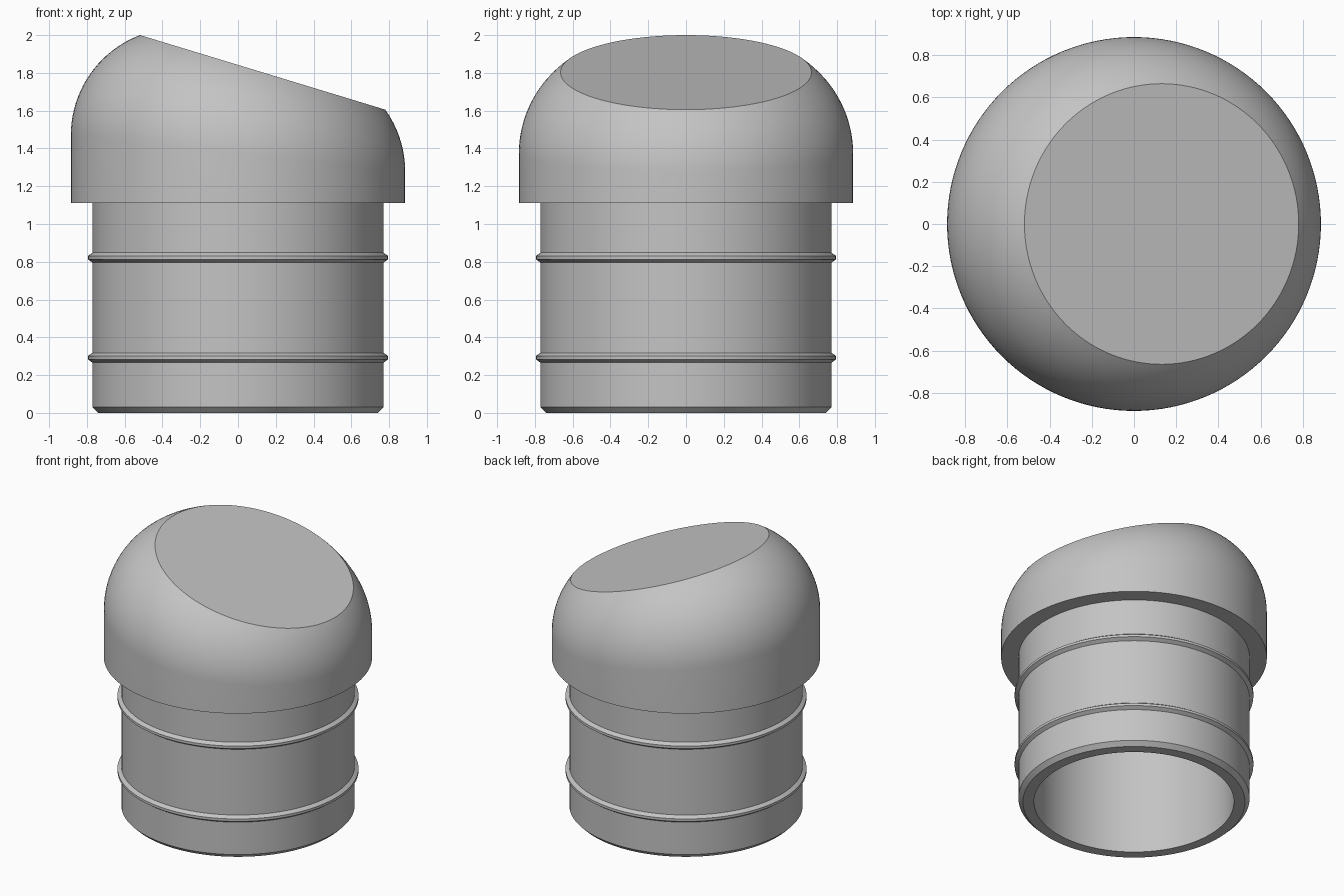
import bpy, bmesh, math
from mathutils import Vector

if "Cube" in bpy.data.objects:
    bpy.data.objects.remove(bpy.data.objects["Cube"], do_unlink=True)

SEG = 128

grey = bpy.data.materials.new("plain grey")
grey.use_nodes = True
COLOUR = (0.55, 0.55, 0.55, 1)
grey.diffuse_color = COLOUR
grey.node_tree.nodes["Principled BSDF"].inputs["Base Color"].default_value = COLOUR


def angles():
    return [2 * math.pi * i / SEG for i in range(SEG)]


def build(name, rings, loop=False, caps=False):
    """Skin a stack of rings into one smooth-shaded object."""
    bm = bmesh.new()
    rows = [[bm.verts.new(p) for p in ring] for ring in rings]
    pairs = list(zip(rows, rows[1:]))
    if loop:
        pairs.append((rows[-1], rows[0]))
    for a, b in pairs:
        for i in range(SEG):
            j = (i + 1) % SEG
            bm.faces.new((a[i], a[j], b[j], b[i]))
    if caps:
        bm.faces.new(rows[0][::-1])
        bm.faces.new(rows[-1])
    bmesh.ops.recalc_face_normals(bm, faces=bm.faces)
    mesh = bpy.data.meshes.new(name)
    bm.to_mesh(mesh)
    bm.free()
    mesh.materials.append(grey)
    obj = bpy.data.objects.new(name, mesh)
    bpy.context.collection.objects.link(obj)
    bpy.ops.object.select_all(action='DESELECT')
    obj.select_set(True)
    bpy.context.view_layer.objects.active = obj
    bpy.ops.object.shade_smooth_by_angle(angle=math.radians(30))
    return obj


def circle(r, z):
    return [Vector((r * math.cos(t), r * math.sin(t), z)) for t in angles()]


# Hollow sleeve with two raised ribs and a chamfered foot
def rib(z):
    return [(0.77, z - 0.026), (0.795, z - 0.009), (0.795, z + 0.009), (0.77, z + 0.026)]


profile = [(0.666, 1.13), (0.666, 0), (0.74, 0), (0.77, 0.03)]
profile += rib(0.292) + rib(0.822) + [(0.77, 1.13)]
build("sleeve", [circle(r, z) for r, z in profile], loop=True)

# Domed cap: a round edge of constant radius following a sloping flat top
CAP_R, BASE_Z = 0.885, 1.11
ROUND = 0.567
SLOPE = 0.304
MID_Z = 1.373
STEPS = 20
normal = Vector((SLOPE, 0, 1)).normalized()
top_angle = math.asin(0.449 / ROUND)


def round_ring(s):
    ring = []
    for t in angles():
        out = Vector((math.cos(t), math.sin(t), 0))
        centre = out * (CAP_R - ROUND)
        centre.z = MID_Z - SLOPE * centre.x
        side = (out - normal * out.dot(normal)).normalized()
        start = math.asin(out.dot(normal))
        a = start + (top_angle - start) * s
        ring.append(centre + ROUND * (side * math.cos(a) + normal * math.sin(a)))
    return ring


rings = [circle(CAP_R, BASE_Z)] + [round_ring(k / STEPS) for k in range(STEPS + 1)]
build("domed_cap", rings, caps=True)
